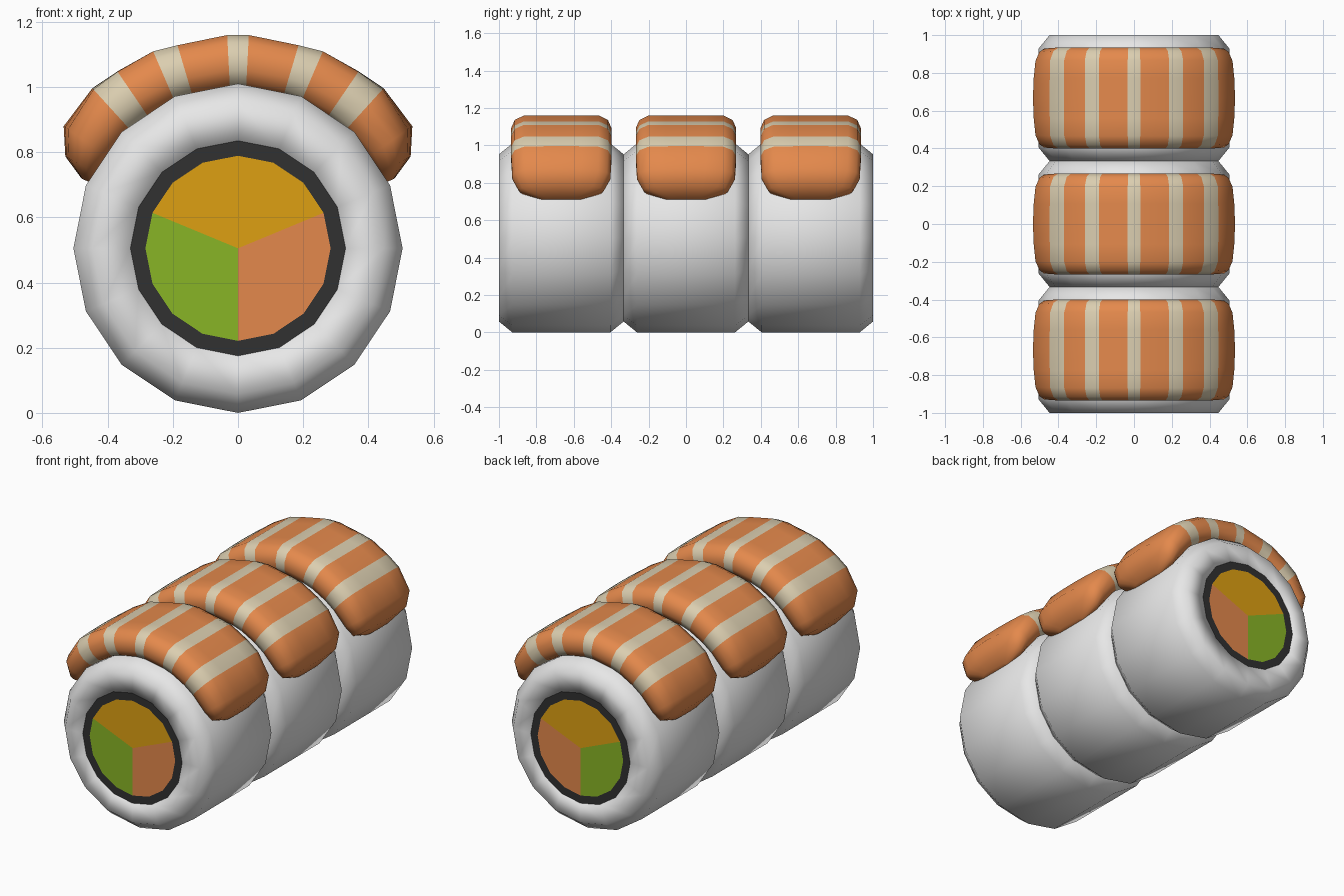
import bpy, bmesh, math

if "Cube" in bpy.data.objects:
    bpy.data.objects.remove(bpy.data.objects["Cube"])

SIDES = 16
CZ = 0.505            # height of the roll axis
HALF = 1 / 3          # half length of one roll piece


def material(name, r, g, b):
    def lin(c):
        c /= 255
        return c / 12.92 if c <= 0.04045 else ((c + 0.055) / 1.055) ** 2.4
    m = bpy.data.materials.new(name)
    m.diffuse_color = (lin(r), lin(g), lin(b), 1)
    m.use_nodes = True
    m.node_tree.nodes["Principled BSDF"].inputs["Base Color"].default_value = m.diffuse_color
    return m


RICE = material("rice white", 236, 236, 236)
SEAWEED = material("seaweed black", 49, 49, 49)
ORANGE = material("shrimp orange", 228, 137, 76)
CREAM = material("stripe cream", 219, 206, 176)
YELLOW = material("egg yellow", 222, 160, 18)
GREEN = material("avocado green", 137, 181, 38)


def finish(bm, name, mats, y, smooth):
    bmesh.ops.recalc_face_normals(bm, faces=bm.faces)
    for f in bm.faces:
        f.smooth = smooth
    me = bpy.data.meshes.new(name)
    bm.to_mesh(me)
    bm.free()
    for m in mats:
        me.materials.append(m)
    ob = bpy.data.objects.new(name, me)
    ob.location = (0, y, CZ)
    bpy.context.collection.objects.link(ob)
    return ob


def bridge(bm, a, b):
    n = len(a)
    return [bm.faces.new((a[i], a[(i + 1) % n], b[(i + 1) % n], b[i])) for i in range(n)]


def ring(bm, r, y):
    return [bm.verts.new((r * math.cos(t), y, r * math.sin(t)))
            for t in (2 * math.pi * i / SIDES for i in range(SIDES))]


def lathe(name, profile, mat, y, smooth):
    """Revolve a closed (radius, y) profile around the roll axis."""
    bm = bmesh.new()
    rings = [ring(bm, r, p) for r, p in profile]
    for i, a in enumerate(rings):
        bridge(bm, a, rings[(i + 1) % len(rings)])
    return finish(bm, name, [mat], y, smooth)


def filling(y):
    """Three-coloured core, split into sectors by direction."""
    bm = bmesh.new()
    ends = []
    for s in (-HALF, HALF):
        a = ring(bm, 0.284, s)
        c = bm.verts.new((0, s, 0))
        for i in range(SIDES):
            bm.faces.new((c, a[i], a[(i + 1) % SIDES]))
        ends.append(a)
    bridge(bm, *ends)
    for f in bm.faces:
        p = f.calc_center_median()
        ang = math.degrees(math.atan2(p.z, p.x))
        f.material_index = 0 if 22.5 < ang < 157.5 else (1 if p.x < 0 else 2)
    finish(bm, "filling", [YELLOW, GREEN, ORANGE], y, False)


# Topping stations: angle from top, outer radius, half width, crown rounding
STATIONS = [(2.9, 0.655, 0.268, 0), (16.6, 0.65, 0.268, 0), (23.3, 0.658, 0.268, 0),
            (34.3, 0.657, 0.268, 0.03), (42.3, 0.664, 0.268, 0.1),
            (55, 0.653, 0.262, 0.35), (62, 0.60, 0.225, 0.4), (66, 0.525, 0.10, 0.3)]
# Right half of the topping cross-section, top to bottom (width, height)
SECTION = [(0.4, 1), (0.75, 1), (0.93, 0.72), (1, 0.2), (1, -0.3), (0.93, -0.75), (0.75, -1)]
INNER = 0.488


def topping(y):
    """Striped slab bent over the roll."""
    bm = bmesh.new()
    outline = [(0, 1)] + SECTION + [(0, -1)] + [(-w, h) for w, h in reversed(SECTION)]
    path = [(-a, *rest) for a, *rest in reversed(STATIONS)] + STATIONS
    loops = []
    for ang, outer, hw, crown in path:
        t = math.radians(ang)
        mid, th = (outer + INNER) / 2, (outer - INNER) / 2
        loop = []
        for w, h in outline:
            r = mid + th * h * (1 - crown * w * w if h > 0 else 1)
            loop.append(bm.verts.new((r * math.sin(t), w * hw, r * math.cos(t))))
        loops.append(loop)
    stripes = ((0, 2.9), (16.6, 23.3), (34.3, 42.3))
    for i in range(len(loops) - 1):
        mid_angle = abs(path[i][0] + path[i + 1][0]) / 2
        cream = any(a <= mid_angle <= b for a, b in stripes)
        for f in bridge(bm, loops[i], loops[i + 1]):
            f.material_index = int(cream)
    bm.faces.new(loops[0])
    bm.faces.new(loops[-1])
    finish(bm, "topping", [ORANGE, CREAM], y, True)


# Three identical pieces in a row
for y in (-2 * HALF, 0, 2 * HALF):
    lathe("rice", [(0.33, -HALF), (0.447, -HALF), (0.505, -0.262),
                   (0.505, 0.262), (0.447, HALF), (0.33, HALF)], RICE, y, True)
    lathe("seaweed", [(0.284, -HALF), (0.33, -HALF), (0.33, HALF), (0.284, HALF)],
          SEAWEED, y, False)
    filling(y)
    topping(y)
